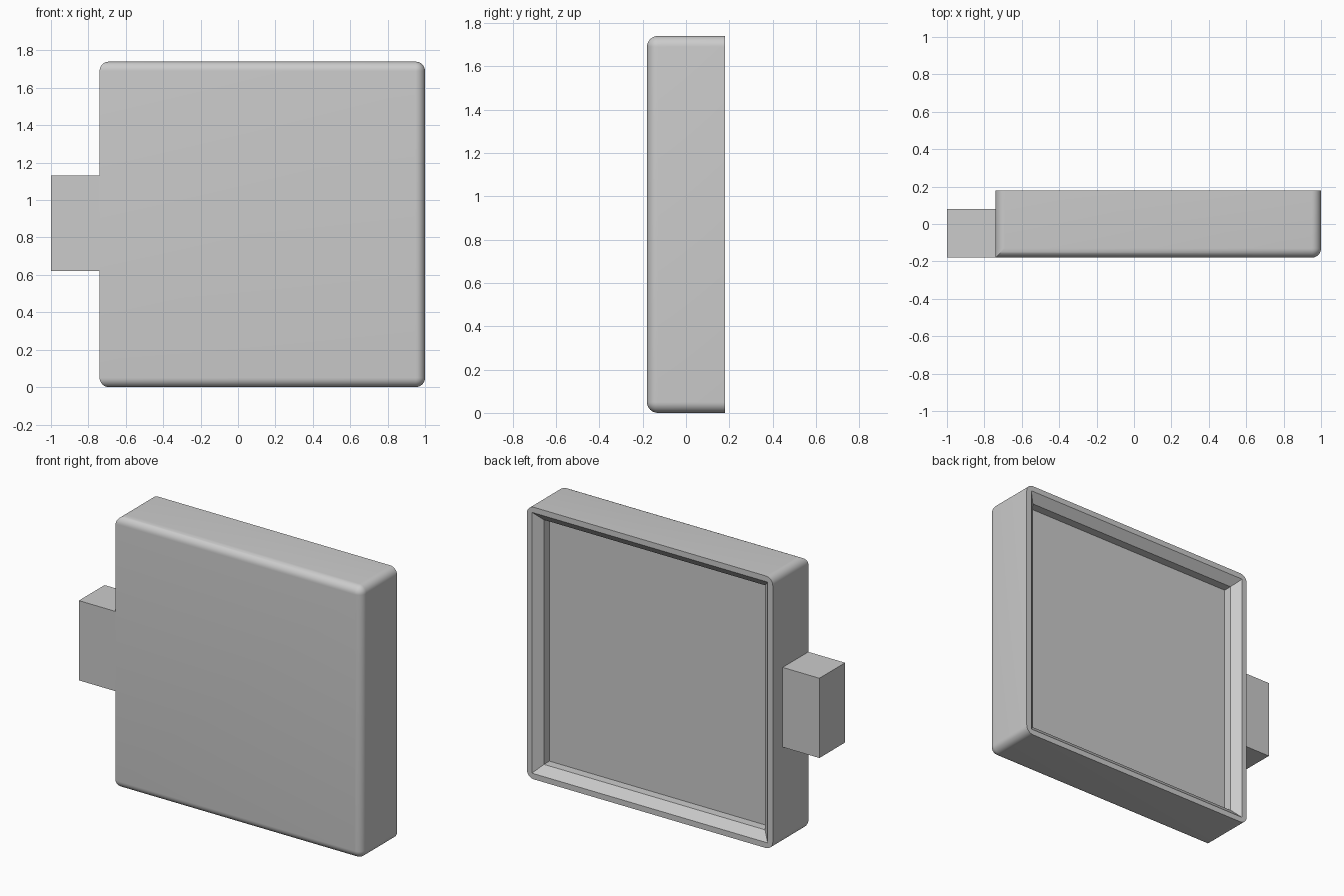
import bpy, bmesh
from math import sin, cos, pi, radians

cube = bpy.data.objects.get("Cube")
if cube:
    bpy.data.objects.remove(cube, do_unlink=True)

LEFT, RIGHT, TOP = -0.74, 1.0, 1.74
FRONT, BACK = -0.18, 0.18
R = 0.05          # fillet radius
STEPS = 8         # segments per rounded corner

grey = bpy.data.materials.new("plain grey")
grey.use_nodes = True
colour = (0.6, 0.6, 0.6, 1)
grey.diffuse_color = colour
grey.node_tree.nodes["Principled BSDF"].inputs["Base Color"].default_value = colour


def finish(name, bm):
    bmesh.ops.recalc_face_normals(bm, faces=bm.faces)
    mesh = bpy.data.meshes.new(name)
    bm.to_mesh(mesh)
    bm.free()
    mesh.materials.append(grey)
    obj = bpy.data.objects.new(name, mesh)
    bpy.context.collection.objects.link(obj)
    return obj


def outer_ring(y, t=0.0):
    """Rounded outline; t turns into the front fillet, which skips the left edge."""
    small = R * cos(t)
    corners = [
        (RIGHT - R, R, small, -pi / 2, 0),
        (RIGHT - R, TOP - R, small, 0, pi / 2),
        (LEFT + R, TOP - R, R, pi / 2 + t, pi),
        (LEFT + R, R, R, pi, 3 * pi / 2 - t),
    ]
    ring = []
    for cx, cz, r, a, b in corners:
        for i in range(STEPS + 1):
            angle = a + (b - a) * i / STEPS
            ring.append((cx + r * cos(angle), y, cz + r * sin(angle)))
    return ring


def inner_ring(y, inset):
    """Square-cornered outline with the same point count as the outer one."""
    x0, x1, z0, z1 = LEFT + inset, RIGHT - inset, inset, TOP - inset
    return [(x, y, z) for x, z in ((x1, z0), (x1, z1), (x0, z1), (x0, z0))
            for _ in range(STEPS + 1)]


# Panel: front fillet, straight sides, back rim, chamfered recess and its floor
rings = []
for i in range(STEPS + 1):
    t = pi / 2 * (1 - i / STEPS)
    rings.append(outer_ring(FRONT + R - R * sin(t), t))
rings += [
    outer_ring(BACK),
    inner_ring(BACK, 0.036),
    inner_ring(BACK - 0.047, 0.088),
    inner_ring(BACK - 0.102, 0.088),
]
bm = bmesh.new()
loops = [[bm.verts.new(p) for p in ring] for ring in rings]
for a, b in zip(loops, loops[1:]):
    for i in range(len(a)):
        j = (i + 1) % len(a)
        bm.faces.new((a[i], a[j], b[j], b[i]))
bm.faces.new(loops[0])
bm.faces.new(loops[-1])
bmesh.ops.remove_doubles(bm, verts=bm.verts, dist=0.0001)
panel = finish("panel", bm)

bpy.ops.object.select_all(action="DESELECT")
panel.select_set(True)
bpy.context.view_layer.objects.active = panel
bpy.ops.object.shade_smooth_by_angle(angle=radians(30))

# Side tab, flush with the front and open where it meets the panel
low, high = (-1.0, FRONT, 0.62), (LEFT, 0.08, 1.13)
bm = bmesh.new()
bmesh.ops.create_cube(bm, size=1)
for v in bm.verts:
    v.co = [a if c < 0 else b for c, a, b in zip(v.co, low, high)]
bm.normal_update()
hidden = [f for f in bm.faces if f.calc_center_median().x > LEFT - 0.001]
bmesh.ops.delete(bm, geom=hidden, context="FACES_ONLY")
finish("side_tab", bm)
